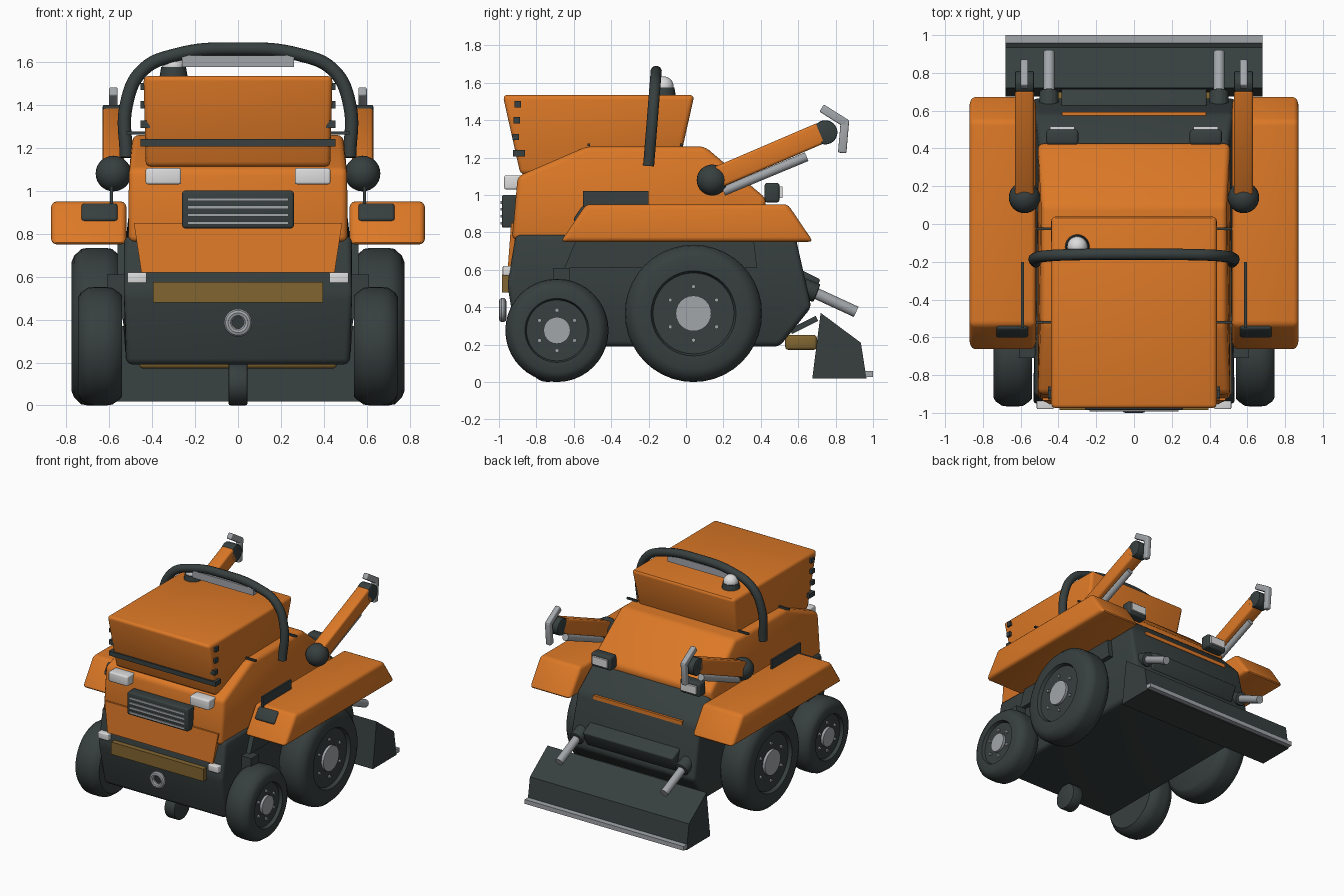
import bpy, bmesh, math
from mathutils import Vector, Matrix

cube = bpy.data.objects.get("Cube")
if cube:
    bpy.data.objects.remove(cube)


def material(name, r, g, b):
    m = bpy.data.materials.new(name)
    m.diffuse_color = (r, g, b, 1)
    m.use_nodes = True
    node = next(n for n in m.node_tree.nodes if n.type == 'BSDF_PRINCIPLED')
    node.inputs["Base Color"].default_value = (r, g, b, 1)
    return m


ORANGE = material("orange paint", .72, .19, .02)
DARK = material("dark rubber", .038, .05, .049)
GREY = material("grey metal", .36, .38, .4)
LAMP = material("lamp white", .72, .72, .72)
OCHRE = material("ochre trim", .22, .13, .03)
SIDES = ((1, "left"), (-1, "right"))


def finish(name, bm, mat, bevel=0, segments=3):
    bmesh.ops.recalc_face_normals(bm, faces=bm.faces)
    if bevel:
        edges = [e for e in bm.edges if e.calc_face_angle(0) > .2]
        bmesh.ops.bevel(bm, geom=edges, offset=bevel, segments=segments,
                        profile=.5, affect='EDGES', clamp_overlap=True)
    mesh = bpy.data.meshes.new(name)
    bm.to_mesh(mesh)
    bm.free()
    ob = bpy.data.objects.new(name, mesh)
    bpy.context.collection.objects.link(ob)
    mesh.materials.append(mat)
    bpy.ops.object.select_all(action='DESELECT')
    ob.select_set(True)
    bpy.context.view_layer.objects.active = ob
    bpy.ops.object.shade_smooth_by_angle(angle=math.radians(35))
    return ob


def skin(name, ring_a, ring_b, mat, bevel):
    """Closed solid between two matching outlines."""
    bm = bmesh.new()
    a = [bm.verts.new(p) for p in ring_a]
    b = [bm.verts.new(p) for p in ring_b]
    bm.faces.new(a)
    bm.faces.new(b)
    for i in range(len(a)):
        j = (i + 1) % len(a)
        bm.faces.new((a[i], a[j], b[j], b[i]))
    return finish(name, bm, mat, bevel)


def hull(name, pts, mat, bevel=0):
    """Symmetric body from (y, z, half width) outline points."""
    return skin(name, [(w, y, z) for y, z, w in pts],
                [(-w, y, z) for y, z, w in pts], mat, bevel)


def prism(name, pts, x0, x1, mat, bevel=0):
    return skin(name, [(x0, y, z) for y, z in pts],
                [(x1, y, z) for y, z in pts], mat, bevel)


def box(name, x, y, z, mat, bevel=0):
    """Box from (low, high) ranges."""
    return prism(name, [(y[0], z[0]), (y[1], z[0]), (y[1], z[1]), (y[0], z[1])],
                 x[0], x[1], mat, bevel)


def beam(name, x, width, a, b, height, mat, bevel=0):
    """Box along a line in the y-z plane."""
    a, b = Vector(a), Vector(b)
    d = (b - a).normalized()
    n = Vector((-d.y, d.x)) * height / 2
    return prism(name, [a + n, b + n, b - n, a - n], x - width / 2, x + width / 2, mat, bevel)


def rod(name, a, b, r, mat, bevel=0, sides=24, r2=None):
    a, b = Vector(a), Vector(b)
    bm = bmesh.new()
    rot = (b - a).to_track_quat('Z', 'Y').to_matrix().to_4x4()
    bmesh.ops.create_cone(bm, cap_ends=True, segments=sides, radius1=r,
                          radius2=r if r2 is None else r2, depth=(b - a).length,
                          matrix=Matrix.Translation((a + b) / 2) @ rot)
    return finish(name, bm, mat, bevel, 2)


def ball(name, c, r, mat):
    bm = bmesh.new()
    bmesh.ops.create_uvsphere(bm, u_segments=24, v_segments=14, radius=r,
                              matrix=Matrix.Translation(c))
    return finish(name, bm, mat)


def lathe(name, pts, axis, centre, mat, closed=False):
    """Revolve (offset along axis, radius) points round the x or y axis."""
    bm = bmesh.new()
    x_axis = axis == 'X'
    vs = [bm.verts.new(Vector((o, 0, r) if x_axis else (0, o, r)) + Vector(centre)) for o, r in pts]
    es = [bm.edges.new(p) for p in zip(vs, vs[1:] + (vs[:1] if closed else []))]
    bmesh.ops.spin(bm, geom=vs + es, cent=centre, axis=(1, 0, 0) if x_axis else (0, 1, 0),
                   angle=math.tau, steps=40)
    bmesh.ops.remove_doubles(bm, verts=bm.verts, dist=.0005)
    return finish(name, bm, mat)


# Main bodies
hull("chassis", [(-.91, .79, .53), (-.955, .52, .54), (-.9, .19, .52), (.5, .19, .52),
                 (.67, .4, .54), (.585, .78, .53), (.43, .95, .5), (-.5, .79, .52)], DARK, .03)
hull("hood", [(-.93, .76, .51), (-.9, 1.1, .51), (-.53, 1.26, .49), (.1, 1.26, .49),
              (.43, .98, .51), (.4, .76, .51)], ORANGE, .03)
hull("front_panel", [(-.952, .62, .45), (-.935, .85, .485), (-.8, .85, .485), (-.8, .62, .45)], ORANGE)
hull("cab", [(-.98, 1.535, .44), (.045, 1.535, .44), (-.03, 1.2, .42), (-.5, 1.12, .42),
             (-.885, 1.11, .43)], ORANGE, .025)
box("rear_strip", (-.38, .38), (.55, .592), (.76, .79), ORANGE)

# Cab trim
box("cab_bar", (-.455, .455), (-.925, -.86), (1.205, 1.24), DARK)
for s, side in SIDES:
    for z in (1.31, 1.4, 1.485):
        box(side + "_cab_vent", (s * .41, s * .455), (-.928 + (z - 1.31) * .06, -.892 + (z - 1.31) * .06),
            (z - .017, z + .017), DARK)
    for y in (-.52, -.025):
        box(side + "_hood_hinge", (s * .43, s * .52), (y - .007, y + .007), (1.262, 1.276), DARK)

# Grille, lamps and bumper
box("grille", (-.26, .26), (-.985, -.9), (.825, 1.0), DARK, .012)
for i in range(4):
    box("grille_slat", (-.235, .235), (-.992, -.97), (.842 + i * .037, .856 + i * .037), GREY)
box("bumper_plate", (-.395, .395), (-.985, -.93), (.48, .575), OCHRE)
for s, side in SIDES:
    box(side + "_headlight", (s * .265, s * .43), (-.972, -.88), (1.03, 1.105), LAMP, .01)
    box(side + "_marker_lamp", (s * .425, s * .515), (-.98, -.92), (.57, .62), LAMP, .006)
    box(side + "_rear_lamp", (s * .295, s * .465), (.42, .5), (.96, 1.065), DARK, .015)
    box(side + "_rear_lens", (s * .315, s * .445), (.49, .515), (.985, 1.045), LAMP)
lathe("tow_ring", [(.02 * math.cos(t * math.pi / 5), .046 + .02 * math.sin(t * math.pi / 5))
                   for t in range(10)], 'Y', (0, -.98, .385), GREY, True)

# Roll bar with light strip and beacon
half = [(.52, 1.155), (.52, 1.4), (.445, 1.56), (.28, 1.635)]
path = half + [(0, 1.66)] + [(-x, z) for x, z in reversed(half)]
curve = bpy.data.curves.new("roll_bar", 'CURVE')
curve.dimensions = '3D'
curve.bevel_depth = .031
curve.bevel_resolution = 3
curve.use_fill_caps = True
spline = curve.splines.new('BEZIER')
spline.bezier_points.add(len(path) - 1)
for p, (x, z) in zip(spline.bezier_points, path):
    p.co = (x, -.2 + (z - 1.155) * .08, z)
    p.handle_left_type = p.handle_right_type = 'AUTO'
curve.materials.append(DARK)
bpy.context.collection.objects.link(bpy.data.objects.new("roll_bar", curve))
box("light_strip", (-.26, .26), (-.185, -.145), (1.575, 1.63), GREY)
rod("beacon_base", (-.3, -.12, 1.52), (-.3, -.12, 1.575), .067, DARK, r2=.058)
ball("beacon_dome", (-.3, -.12, 1.58), .054, LAMP)

for s, side in SIDES:
    # Wheels
    for label, y, r, w in (("front", -.69, .276, .205), ("rear", .04, .367, .235)):
        c, x0 = (0, y, r), .54
        shape = [(0, 0), (0, .85 * r), (.012, .9 * r), (.045, .985 * r), (.075, r), (w - .075, r),
                 (w - .045, .985 * r), (w - .012, .9 * r), (w, .82 * r), (w, .62 * r),
                 (w - .025, .59 * r), (w - .025, 0)]
        lathe(f"{side}_{label}_wheel", [(s * (x0 + o), q) for o, q in shape], 'X', c, DARK)
        x = s * (x0 + w - .03)
        rod(f"{side}_{label}_hub", (x, y, r), (x + s * .025, y, r), .26 * r, GREY)
        for k in range(6):
            a = k * math.pi / 3
            by, bz = y + .39 * r * math.sin(a), r + .39 * r * math.cos(a)
            rod(f"{side}_{label}_bolt", (x, by, bz), (x + s * .018, by, bz), .012, GREY, sides=6)
    box(side + "_front_strut", (s * .5, s * .61), (-.71, -.62), (.4, .61), DARK)
    prism(side + "_wheel_arch", [(-.65, .61), (.38, .61), (.36, .78), (-.58, .78)],
          s * .48, s * .56, DARK)

    # Fenders with their lamps and upright plates
    prism(side + "_fender", [(-.67, .75), (-.535, .95), (.545, .95), (.68, .75)],
          s * .52, s * .87, ORANGE, .025)
    beam(side + "_fender_lamp", s * .645, .17, (-.59, .855), (-.535, .935), .04, DARK, .015)
    box(side + "_fender_plate", (s * .583, s * .597), (-.55, -.2), (.93, 1.022), DARK)

    # Raised arms
    x = s * .58
    ball(side + "_shoulder", (x, .14, 1.08), .083, DARK)
    beam(side + "_arm", x, .1, (.17, 1.095), (.73, 1.335), .115, ORANGE, .015)
    rod(side + "_elbow", (x - .05, .745, 1.335), (x + .05, .745, 1.335), .065, DARK, .015)
    rod(side + "_arm_piston", (x, .2, 1.02), (x, .645, 1.205), .025, GREY)
    beam(side + "_gripper_top", x, .04, (.725, 1.465), (.86, 1.38), .045, GREY, .008)
    beam(side + "_gripper_finger", x, .04, (.85, 1.4), (.835, 1.225), .045, GREY, .008)

    # Blade rams
    x = s * .45
    rod(side + "_ram_sleeve", (x, .55, .535), (x, .7, .475), .052, DARK, .01)
    rod(side + "_ram_rod", (x, .65, .495), (x, .91, .375), .03, GREY)

# Rear blade and linkage
beam("linkage_beam", 0, .77, (.58, .545), (.69, .49), .13, DARK, .01)
beam("linkage_lower", 0, .6, (.56, .27), (.7, .34), .03, DARK)
prism("blade", [(.72, .37), (.675, .018), (.965, .018), (.935, .21)], -.68, .68, DARK)
box("blade_edge", (-.68, .68), (.935, 1.0), (.027, .06), GREY)
box("rear_bumper", (-.46, .46), (.53, .7), (.172, .252), OCHRE, .018)

# Centre caster
rod("caster_wheel", (-.045, -.74, .1), (.045, -.74, .1), .1, DARK, .01)
